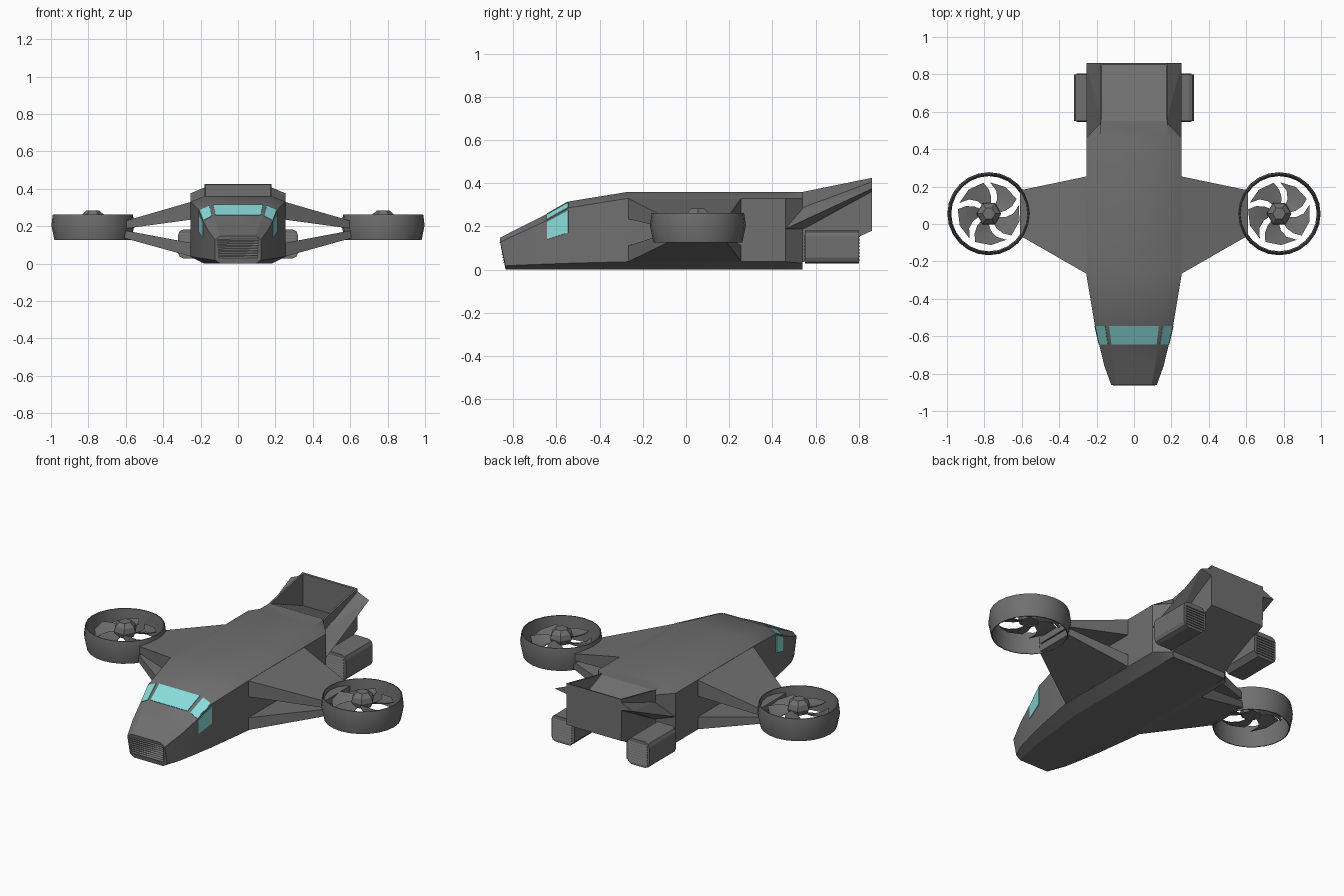
import bpy, bmesh
from math import sin, cos, radians, pi
from mathutils import Vector

if "Cube" in bpy.data.objects:
    bpy.data.objects.remove(bpy.data.objects["Cube"])

glass = bpy.data.materials.new("window_teal")
glass.diffuse_color = (0.25, 0.72, 0.71, 1)
glass.use_nodes = True
glass.node_tree.nodes["Principled BSDF"].inputs["Base Color"].default_value = glass.diffuse_color
hull_grey = bpy.data.materials.new("dark_grey")
hull_grey.diffuse_color = (0.16, 0.16, 0.16, 1)
hull_grey.use_nodes = True
hull_grey.node_tree.nodes["Principled BSDF"].inputs["Base Color"].default_value = hull_grey.diffuse_color


def make(name, verts, faces, mat=None):
    me = bpy.data.meshes.new(name)
    me.from_pydata([tuple(v) for v in verts], [], faces)
    bm = bmesh.new()
    bm.from_mesh(me)
    bmesh.ops.remove_doubles(bm, verts=bm.verts, dist=1e-5)
    bmesh.ops.recalc_face_normals(bm, faces=bm.faces)
    bm.to_mesh(me)
    bm.free()
    ob = bpy.data.objects.new(name, me)
    bpy.context.collection.objects.link(ob)
    me.materials.append(mat or hull_grey)
    return ob


def loft(name, rings, closed=False, mat=None):
    """Skin a list of equal rings; cap the ends unless the loft is closed."""
    n, m = len(rings[0]), len(rings)
    faces = []
    for i in range(m if closed else m - 1):
        a, b = i * n, (i + 1) % m * n
        faces += [(a + j, a + (j + 1) % n, b + (j + 1) % n, b + j) for j in range(n)]
    if not closed:
        faces += [tuple(range(n)), tuple(range((m - 1) * n, m * n))]
    return make(name, [v for r in rings for v in r], faces, mat)


def prism_x(name, profile, x0, x1):
    return loft(name, [[(x, y, z) for y, z in profile] for x in (x0, x1)])


def hull(name, pts):
    bm = bmesh.new()
    for p in pts:
        bm.verts.new(p)
    bmesh.ops.convex_hull(bm, input=bm.verts)
    bmesh.ops.dissolve_limit(bm, angle_limit=0.01, verts=bm.verts, edges=bm.edges)
    me = bpy.data.meshes.new(name)
    bm.to_mesh(me)
    bm.free()
    me.materials.append(hull_grey)
    ob = bpy.data.objects.new(name, me)
    bpy.context.collection.objects.link(ob)
    return ob


# Fuselage: octagonal sections (y top, y bottom, z top, half top, z shoulder, half side, z chine, half bottom)
SECTIONS = [
    (-0.86, -0.835, 0.148, 0.095, 0.128, 0.122, 0.018, 0.095),
    (-0.76, -0.76, 0.200, 0.112, 0.174, 0.158, 0.022, 0.115),
    (-0.65, -0.65, 0.254, 0.130, 0.225, 0.185, 0.026, 0.135),
    (-0.54, -0.54, 0.316, 0.145, 0.287, 0.210, 0.030, 0.150),
    (-0.27, -0.27, 0.36, 0.18, 0.33, 0.255, 0.037, 0.18),
    (0.46, 0.46, 0.36, 0.18, 0.33, 0.255, 0.037, 0.18),
    (0.54, 0.54, 0.36, 0.178, 0.33, 0.18, 0.03, 0.178),
]


def section(yt, yb, zt, ht, zs, hs, zc, hb):
    half = [(hb, yb, 0), (hs, yb, zc), (hs, yt, zs), (ht, yt, zt)]
    return half + [(-x, y, z) for x, y, z in reversed(half)]


rings = [section(*s) for s in SECTIONS]
loft("fuselage", rings)


# Cockpit windows: inset panels on the faces between two sections
def window(name, k, v0, v1, u0=0.06, u1=0.96):
    q = [Vector(rings[r][j]) for r in (2, 3) for j in (k, (k + 1) % 8)]

    def at(u, v):
        return q[0].lerp(q[1], v).lerp(q[2].lerp(q[3], v), u)
    c = [at(u0, v0), at(u1, v0), at(u1, v1), at(u0, v1)]
    n = (c[1] - c[0]).cross(c[3] - c[0]).normalized()
    mid = sum(c, Vector()) / 4
    if n.dot(mid - Vector((0, -0.5, 0.1))) < 0:
        n = -n
    loft(name, [[p - n * 0.003 for p in c], [p + n * 0.003 for p in c]], mat=glass)


window("windscreen", 3, 0.04, 0.96)
for tag, shoulder, side, v, w in (("right", 2, 1, (0.56, 0.96), (0.08, 0.86)),
                                  ("left", 4, 5, (0.04, 0.44), (0.14, 0.92))):
    window("corner_window_" + tag, shoulder, *w)
    window("side_window_" + tag, side, *v)


# Nose grille slats following the raked front face
for i in range(8):
    z = 0.034 + i * 0.0135
    y = -0.835 - 0.025 * z / 0.148
    w = 0.100 + 0.012 * z / 0.13
    prism_x("nose_slat", [(y + 0.01, z - 0.004), (y - 0.006, z - 0.004), (y + 0.001, z + 0.006)], -w, w)

# Tail scoop: sloped floor, side walls and back wall
prism_x("tail_body", [(0.53, 0.36), (0.55, 0.36), (0.86, 0.23), (0.86, 0.18), (0.53, 0.03)], -0.178, 0.178)
prism_x("tail_back_wall", [(0.85, 0.423), (0.86, 0.425), (0.86, 0.18), (0.85, 0.18)], -0.178, 0.178)

# Duct profile (radius, z) and rotor placement
DUCT = [(0.214, 0.262), (0.222, 0.205), (0.206, 0.127), (0.201, 0.127), (0.205, 0.205), (0.209, 0.262)]
RX, RY, SIDES = 0.776, 0.055, 24


def ring(cx, r, z, n):
    return [(cx + r * cos(2 * pi * i / n), RY + r * sin(2 * pi * i / n), z) for i in range(n)]


for s, tag in ((1, "right"), (-1, "left")):
    cx = s * RX
    prism_x("tail_wall_" + tag, [(0.54, 0.36), (0.86, 0.425), (0.86, 0.22)], s * 0.170, s * 0.18)

    # Tail fin
    hull("tail_fin_" + tag, [(s * x, y, z) for x, y, z in (
        (0.255, 0.44, 0.18), (0.172, 0.54, 0.29), (0.172, 0.54, 0.185),
        (0.172, 0.86, 0.41), (0.172, 0.86, 0.36), (0.255, 0.86, 0.375))])

    # Wing arms: (root top, root bottom, tip top, tip bottom)
    for arm, (rt, rb, tt, tb) in (("upper", (0.33, 0.235, 0.226, 0.186)),
                                  ("lower", (0.11, 0.037, 0.178, 0.137))):
        hull("%s_wing_%s" % (arm, tag),
             [(s * 0.25, y, z) for y in (-0.268, 0.255) for z in (rt, rb)] +
             [(s * 0.61, y, z) for y in (-0.062, 0.18) for z in (tt, tb)])

    # Engine pod with chamfered corners and end slats
    x0, x1, z0, z1, c = 0.17, 0.32, 0.028, 0.182, 0.028
    oct_xz = [(x0 + c, z0), (x1 - c, z0), (x1 - c * 0.3, z0 + c * 0.3), (x1, z0 + c),
              (x1, z1 - c), (x1 - c * 0.3, z1 - c * 0.3), (x1 - c, z1), (x0 + c, z1),
              (x0, z1 - c), (x0, z0 + c)]
    loft("engine_pod_" + tag, [[(s * x, y, z) for x, z in oct_xz] for y in (0.55, 0.80)])
    for y, d in ((0.55, -1), (0.80, 1)):
        for i in range(8):
            z = 0.048 + i * 0.0155
            prism_x("pod_slat_" + tag, [(y - d * 0.004, z - 0.005), (y + d * 0.005, z - 0.005),
                                        (y, z + 0.006)], s * (x0 + 0.015), s * (x1 - 0.012))

    # Rotor duct and hexagonal hub
    loft("rotor_duct_" + tag, [ring(cx, r, z, SIDES) for r, z in DUCT], closed=True)
    loft("rotor_hub_" + tag, [ring(cx, r, z, 6) for r, z in
                              ((0.055, 0.205), (0.066, 0.235), (0.058, 0.262), (0.034, 0.284))])

    # Five swept, gently pitched blades: (radius, leading angle, trailing angle)
    for b in range(5):
        a0 = 72 * b + 10
        rows = []
        for r, la, ta in ((0.045, -5, 40), (0.09, 0, 50), (0.13, 8, 62), (0.168, 18, 78)):
            lead, trail = radians(a0 + la), radians(a0 + ta)
            mid = (lead + trail) / 2
            rows.append([(cx + r * cos(a), RY + r * sin(a), z + dz)
                         for a, z, dz in ((lead, 0.228, 0.002), (mid, 0.216, 0.002), (trail, 0.204, 0.002),
                                          (trail, 0.204, -0.002), (mid, 0.216, -0.002), (lead, 0.228, -0.002))])
        loft("rotor_blade_" + tag, rows)

# Soften the shallow edges of the body panels, ducts and blades
for ob in bpy.context.collection.objects:
    ob.select_set(ob.name.startswith(("fuselage", "rotor_duct", "rotor_blade")))
    if ob.select_get():
        bpy.context.view_layer.objects.active = ob
bpy.ops.object.shade_smooth_by_angle(angle=radians(24))
